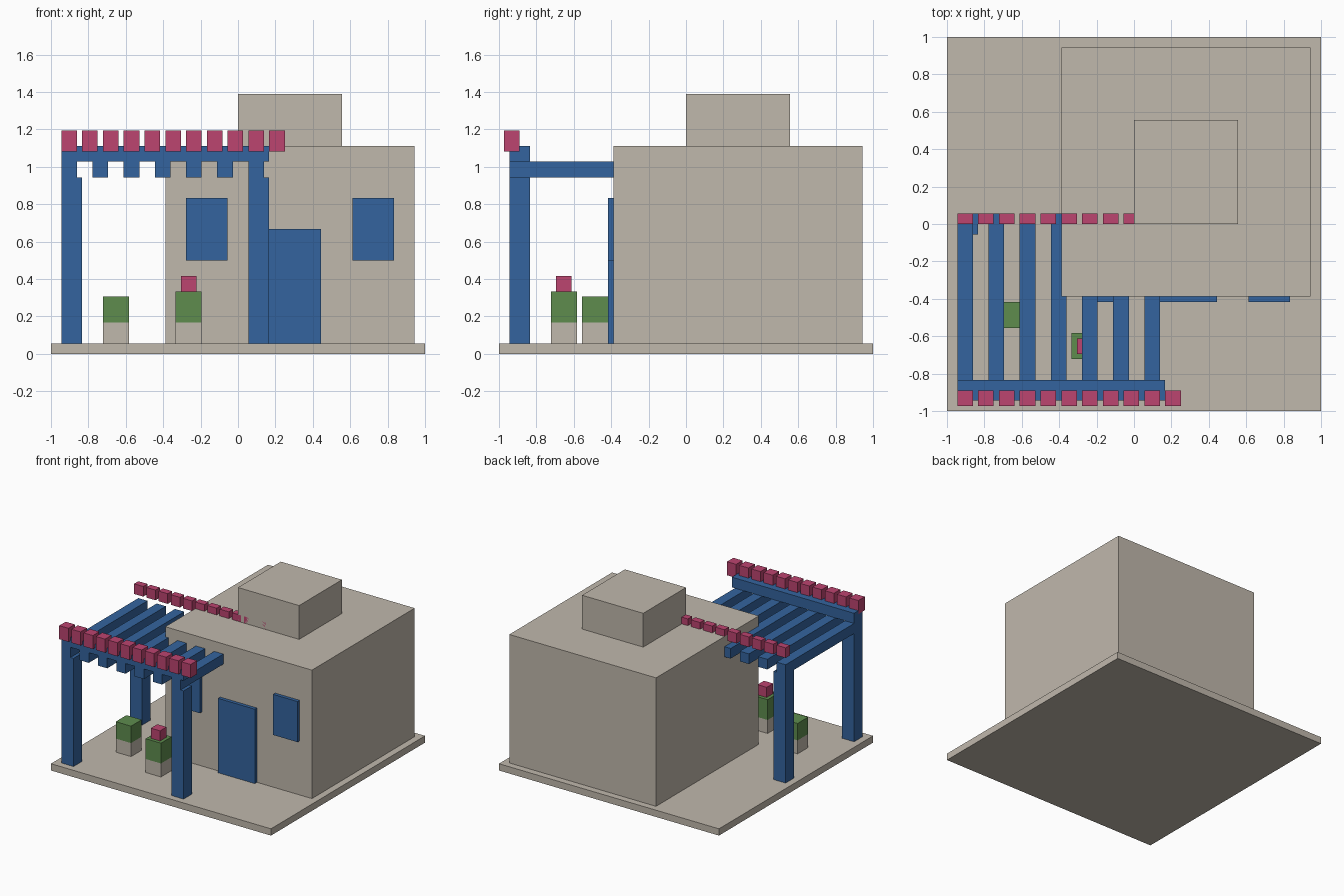
import bpy

U = 1 / 36  # building grid: every part snaps to this unit

if "Cube" in bpy.data.objects:
    bpy.data.objects.remove(bpy.data.objects["Cube"], do_unlink=True)


def material(name, rgb):
    mat = bpy.data.materials.new(name)
    mat.use_nodes = True
    color = (*rgb, 1)
    mat.diffuse_color = color
    bsdf = next(n for n in mat.node_tree.nodes if n.type == "BSDF_PRINCIPLED")
    bsdf.inputs["Base Color"].default_value = color
    bsdf.inputs["Roughness"].default_value = 0.8
    return mat


STONE = material("warm_stone", (0.527, 0.479, 0.413))
BLUE = material("painted_blue", (0.034, 0.127, 0.342))
PINK = material("flower_pink", (0.503, 0.058, 0.162))
GREEN = material("leaf_green", (0.112, 0.262, 0.076))


def box(name, mat, x, y, z):
    """Box spanning the (low, high) ranges x, y, z in grid units."""
    spans = (x, y, z)
    bpy.ops.mesh.primitive_cube_add(size=1)
    obj = bpy.context.object
    obj.name = name
    center = [(a + b) / 2 * U for a, b in spans]
    size = [(b - a) * U for a, b in spans]
    for v in obj.data.vertices:
        v.co = [c * s for c, s in zip(v.co, size)]
    obj.location = center
    obj.data.materials.append(mat)
    return obj


# Ground slab, house and roof block
box("ground_slab", STONE, (-36, 36), (-36, 36), (0, 2))
box("house_walls", STONE, (-14, 34), (-14, 34), (2, 40))
box("roof_block", STONE, (0, 20), (0, 20), (40, 50))

# Door and windows on the front wall
box("door", BLUE, (4, 16), (-15, -14), (2, 24))
for side, x in (("right", -10), ("left", 22)):
    box(f"window_{side}", BLUE, (x, x + 8), (-15, -14), (18, 30))

# Pergola posts, front beam and joists
for name, x, y in (("front_right", -34, -34), ("front_left", 2, -34), ("back_right", -34, -2)):
    box(f"pergola_post_{name}", BLUE, (x, x + 4), (y, y + 4), (2, 34))
box("pergola_front_beam", BLUE, (-34, 6), (-34, -30), (37, 40))
for i in range(7):
    x = -34 + 6 * i
    box(f"pergola_joist_{i + 1}", BLUE, (x, x + 3), (-34, 2), (34, 37))

# Two rows of blossoms above the pergola
for i in range(11):
    x = -34 + 4 * i
    box(f"front_blossom_{i + 1}", PINK, (x, x + 3), (-35, -32), (39, 43))
    box(f"back_blossom_{i + 1}", PINK, (x, x + 3), (0, 2), (39, 42))

# Potted plants
for name, x, y, top in (("right", -26, -20, 11), ("left", -12, -26, 12)):
    box(f"pot_{name}", STONE, (x, x + 5), (y, y + 5), (2, 6))
    box(f"bush_{name}", GREEN, (x, x + 5), (y, y + 5), (6, top))
box("bush_blossom", PINK, (-11, -8), (-25, -22), (12, 15))
